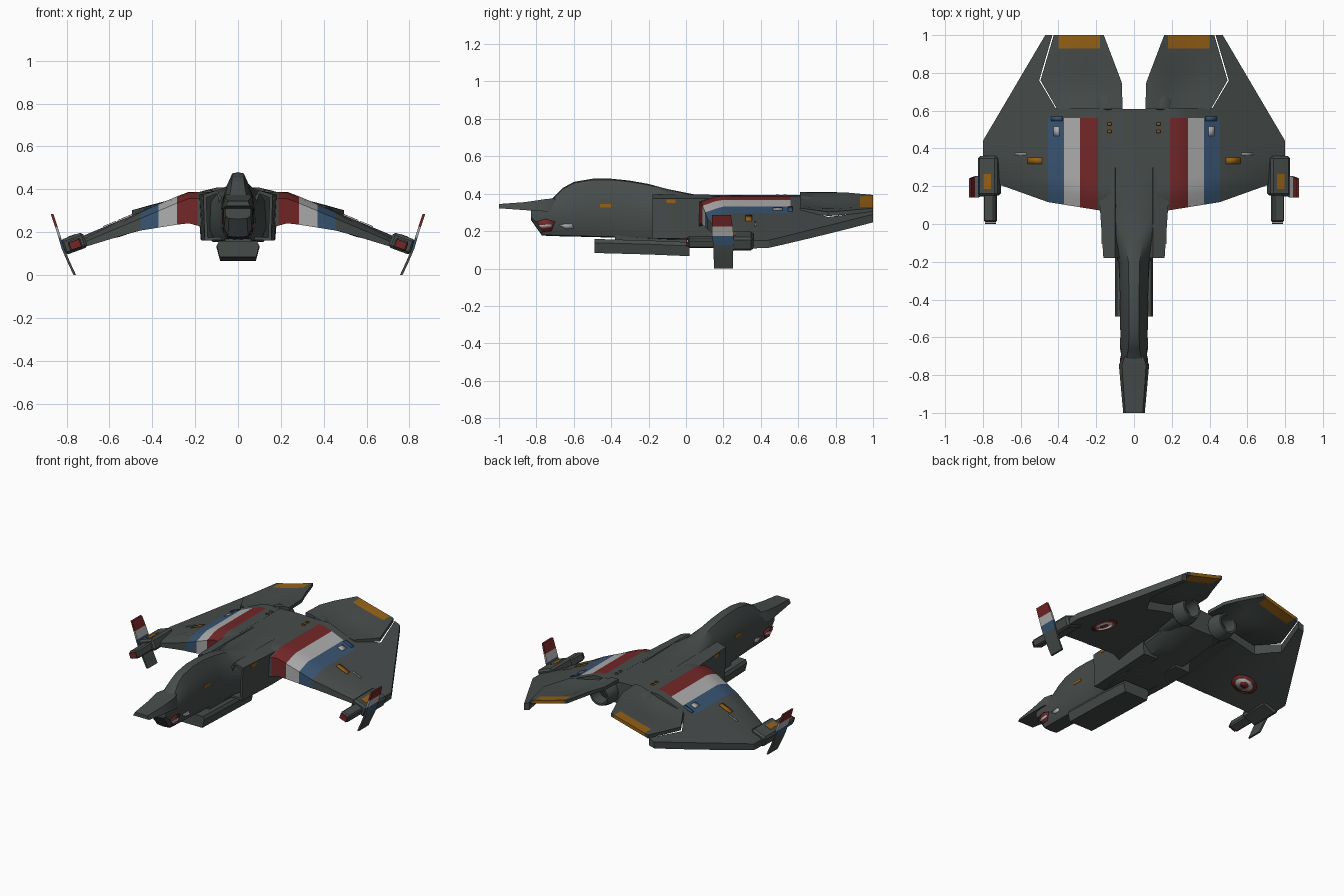
import bpy, bmesh, math
from mathutils import Matrix, Vector

if "Cube" in bpy.data.objects:
    bpy.data.objects.remove(bpy.data.objects["Cube"])

COLS = {"hull_grey": (.062, .073, .071), "marking_red": (.17, .02, .021), "marking_white": (.42, .42, .42),
        "marking_blue": (.04, .09, .17), "marking_orange": (.30, .12, .008), "dark_grey": (.022, .025, .025)}
MATS = []
for n, c in COLS.items():
    m = bpy.data.materials.new(n)
    m.diffuse_color = (*c, 1)
    m.use_nodes = True
    m.node_tree.nodes["Principled BSDF"].inputs["Base Color"].default_value = m.diffuse_color
    MATS.append(m)
GREY, RED, WHITE, BLUE, ORANGE, DARK = range(6)


def finish(name, bm, rule=None, mirror=False, solid=0):
    bmesh.ops.recalc_face_normals(bm, faces=bm.faces)
    bm.normal_update()
    if rule is not None:
        for f in bm.faces:
            f.material_index = rule(f) if callable(rule) else rule
    me = bpy.data.meshes.new(name)
    bm.to_mesh(me)
    bm.free()
    ob = bpy.data.objects.new(name, me)
    bpy.context.collection.objects.link(ob)
    for m in MATS:
        me.materials.append(m)
    if solid:
        s = ob.modifiers.new("thickness", 'SOLIDIFY')
        s.thickness, s.offset = solid, 0
    if mirror:
        ob.modifiers.new("mirror", 'MIRROR')
    return ob


def loft(name, rings, rule=None, mirror=False):
    bm = bmesh.new()
    vs = [[bm.verts.new(p) for p in r] for r in rings]
    n = len(vs[0])
    for a, b in zip(vs, vs[1:]):
        for i in range(n):
            bm.faces.new((a[i], a[(i + 1) % n], b[(i + 1) % n], b[i]))
    bm.faces.new(vs[0])
    bm.faces.new(vs[-1])
    return finish(name, bm, rule, mirror)


def slab(name, outline, xcuts, ycuts, top, bottom, rule):
    # plan outline, sliced along the given lines, given top and bottom surfaces
    bm = bmesh.new()
    bm.faces.new([bm.verts.new((x, y, 0)) for x, y in outline])
    for i, cuts in ((0, xcuts), (1, ycuts)):
        for c in cuts:
            co = Vector((0, 0, 0)); co[i] = c
            no = Vector((0, 0, 0)); no[i] = 1
            bmesh.ops.bisect_plane(bm, geom=bm.verts[:] + bm.edges[:] + bm.faces[:], plane_co=co, plane_no=no, dist=1e-5)
    ups = bm.verts[:]
    low = [g for g in bmesh.ops.extrude_face_region(bm, geom=bm.faces[:], use_keep_orig=True)["geom"]
           if isinstance(g, bmesh.types.BMVert)]
    for v in ups:
        v.co.z = top(v.co.x, v.co.y)
    for v in low:
        v.co.z = bottom(v.co.x, v.co.y)
    return finish(name, bm, rule, True)


def box(name, center, size, mat=GREY, roty=0, mirror=False, bevel=0):
    bm = bmesh.new()
    bmesh.ops.create_cube(bm, size=1)
    bm.transform(Matrix.Translation(center) @ Matrix.Rotation(roty, 4, 'Y') @ Matrix.Diagonal((*size, 1)))
    if bevel:
        bmesh.ops.bevel(bm, geom=bm.edges[:], offset=bevel, segments=1, affect='EDGES')
    return finish(name, bm, mat, mirror)


def decal(name, pts, mat):
    bm = bmesh.new()
    bm.faces.new([bm.verts.new(p) for p in pts])
    return finish(name, bm, mat, True, .003)


def interp(t, pts):
    if t <= pts[0][0]:
        return pts[0][1]
    for (a, u), (b, v) in zip(pts, pts[1:]):
        if t <= b:
            return u + (v - u) * (t - a) / (b - a)
    return pts[-1][1]


# fuselage: y, top half width, top z, mid half width, mid z, bottom half width, bottom z
SECT = [(-.83, .05, .34, .06, .30, .05, .265), (-.77, .05, .35, .068, .31, .055, .18),
        (-.72, .04, .37, .07, .31, .056, .178), (-.66, .03, .43, .07, .32, .057, .176),
        (-.60, .027, .463, .072, .33, .058, .175), (-.5, .027, .48, .074, .34, .06, .172),
        (-.4, .027, .48, .075, .34, .065, .17), (-.3, .028, .47, .076, .34, .07, .166),
        (-.2, .03, .452, .08, .34, .08, .162), (-.1, .045, .425, .12, .34, .12, .158),
        (.04, .1, .397, .165, .35, .14, .155), (.2, .15, .392, .175, .34, .14, .17),
        (.4, .16, .392, .18, .34, .14, .2), (.61, .165, .392, .18, .34, .13, .25)]


def ring(y, wt, zt, wm, zm, wb, zb):
    h = [(wt, zt - .006), (wt * .45 + wm * .55, zt * .5 + zm * .5 + .005), (wm, zm), (wm * .6 + wb * .45, zb * .7 + zm * .3), (wb * .85, zb)]
    return [(0, y, zt)] + [(x, y, z) for x, z in h] + [(0, y, zb - .004)] + [(-x, y, z) for x, z in h[::-1]]


loft("fuselage", [ring(*s) for s in SECT], GREY)

# beak over the nose
loft("nose_beak", [[(-w, y, a), (w, y, a), (w * .8, y, b), (-w * .8, y, b)]
                   for y, w, a, b in ((-1, .057, .322, .345), (-.86, .07, .312, .355), (-.745, .08, .305, .372), (-.7, .06, .31, .375))], GREY)

# side intakes with hollow mouths
def intake(y, g):
    return [(.065 + g, y, .165 + g), (.155 + (y + .18) * .05 - g, y, .16 + g),
            (.162 + (y + .18) * .07 - g, y, .375 - g), (.1, y, .395 - g), (.075 + g, y, .36 - g)]


loft("intake", [intake(-.08, .014), intake(-.18, .014), intake(-.18, 0), intake(.1, 0), intake(.3, .005)],
     lambda f: DARK if f.calc_center_median().y < -.07 and f.normal.y < -.9 and len(f.verts) == 5 else GREY, True)

# belly pod and its pylon
loft("belly_pod", [[(-w, y, z), (w, y, z), (w * 1.17, y, z + .055), (w * 1.05, y, z + .075), (-w * 1.05, y, z + .075), (-w * 1.17, y, z + .055)]
                   for y, w, z in ((-.49, .085, .083), (-.2, .086, .075), (.02, .083, .066))], GREY)
box("belly_pylon", (0, -.19, .155), (.12, .38, .05))

# wings
LEAD = [(.12, .06), (.17, .07), (.455, .116), (.69, .2), (.8, .24)]


def wing_top(x, y):
    dip = max(0, .09 - (y - interp(x, LEAD))) * .35
    return min(.388, .39 - .42 * (x - .23)) - dip


def wing_bottom(x, y):
    t = interp(x, [(.17, .16), (.47, .085), (.8, .05)]) * (1 - .5 * (y - .1) / .9)
    return min(.388, .39 - .42 * (x - .23)) - t


def wing_paint(f):
    c = f.calc_center_median()
    if f.normal.z < -.4 or c.y > .56 or not .19 < c.x < .455:
        return GREY
    return RED if c.x < .285 else WHITE if c.x < .37 else BLUE


slab("wing", LEAD + [(.8, .44), (.47, 1), (.432, 1), (.502, .76), (.415, .613), (.12, .613)],
     (.19, .23, .285, .37, .455, .55, .65, .74), (.12, .16, .2, .25, .35, .45, .56, .7, .85), wing_top, wing_bottom, wing_paint)

# rear flaps with orange ends
def flap_top(x, y):
    dip = .03 * math.exp(-((x - .27) / .12) ** 2 - ((y - .74) / .14) ** 2)
    return .41 - .27 * max(0, x - .1) - dip


def flap_paint(f):
    c = f.calc_center_median()
    return ORANGE if c.y > .93 and .18 < c.x < .4 else GREY


slab("rear_flap", [(.06, .61), (.408, .61), (.495, .76), (.425, 1), (.16, 1), (.065, .75)],
     (.1, .18, .25, .32, .4), (.68, .75, .82, .93), flap_top, lambda x, y: flap_top(x, y) - .022, flap_paint)

# engine nozzles
def circle(x, y, z, r, n=16):
    return [(x + r * math.cos(i * math.tau / n), y, z + r * math.sin(i * math.tau / n)) for i in range(n)]


loft("engine_nozzle", [circle(.14, y, .315, r) for y, r in ((.45, .07), (.6, .07), (.61, .08), (.65, .08), (.7, .066), (.7, .054), (.62, .05))],
     lambda f: DARK if len(f.verts) > 4 and f.calc_center_median().y > .6 else GREY, True)

# wingtip pods
TILT = math.radians(20)
box("wingtip_pod", (.765, .255, .147), (.11, .21, .075), GREY, TILT, True, .012)
box("tip_gun", (.76, .11, .142), (.062, .2, .05), GREY, TILT, True, .008)
box("gun_muzzle", (.76, .005, .142), (.05, .008, .036), RED, TILT, True)
box("pod_patch", (.776, .225, .182), (.04, .08, .006), ORANGE, TILT, True)

# wingtip fins: painted bands on the upper half
FIN = [(.762, 0, .15, .25), (.79, .06, .148, .25), (.818, .125, .145, .255), (.832, .175, .14, .255), (.848, .225, .14, .25), (.868, .285, .14, .24)]
def fin_paint(f):
    z = f.calc_center_median().z
    return GREY if z < .125 else BLUE if z < .176 else WHITE if z < .226 else RED


loft("wingtip_fin", [[(x - .006, a, z), (x + .006, a, z), (x + .006, b, z), (x - .006, b, z)] for x, z, a, b in FIN], fin_paint, True)

# wing markings
def wing_patch(name, x, y, w, h, mat):
    decal(name, [(px, py, wing_top(px, py) + .004) for px, py in
                 ((x - w, y - h), (x + w, y - h), (x + w, y + h), (x - w, y + h))], mat)


wing_patch("wing_panel", .525, .335, .038, .018, ORANGE)
wing_patch("wing_dot", .41, .49, .016, .025, WHITE)
wing_patch("wing_line", .6, .37, .03, .005, WHITE)
for y in (.49, .53):
    decal("spine_mark", [(a, b, .395) for a, b in ((.12, y - .008), (.14, y - .008), (.14, y + .008), (.12, y + .008))], ORANGE)
wing_patch("blue_cap", .41, .558, .03, .012, BLUE)

# roundels under the wings
for i, (r, mat) in enumerate(((.075, RED), (.052, WHITE), (.026, RED))):
    decal("roundel_ring", [(x, y, wing_bottom(x, y) - .003 - .003 * i) for x, y, z in
                           [(.54 + r * math.cos(k * math.tau / 20), .37 + r * math.sin(k * math.tau / 20), 0) for k in range(20)]], mat)

# side markings on nose and body
box("body_mark", (.074, -.43, .335), (.006, .06, .018), ORANGE, 0, True)
box("intake_mark", (.168, -.08, .36), (.006, .05, .02), ORANGE, 0, True)


def nose_quad(name, ys, mat, off):
    decal(name, [(.062 + (z - .2) * .1 + off, y, z) for y, z in ys], mat)


nose_quad("mouth_red", ((-.80, .25), (-.765, .195), (-.72, .2), (-.70, .25), (-.75, .265)), RED, .004)
nose_quad("mouth_teeth", ((-.79, .232), (-.77, .215), (-.72, .222), (-.72, .236)), WHITE, .007)
nose_quad("cheek_mark", ((-.68, .235), (-.64, .21), (-.60, .215), (-.61, .24)), WHITE, .007)

bpy.ops.object.select_all(action='SELECT')
bpy.context.view_layer.objects.active = bpy.data.objects["fuselage"]
bpy.ops.object.shade_smooth_by_angle(angle=math.radians(32))
